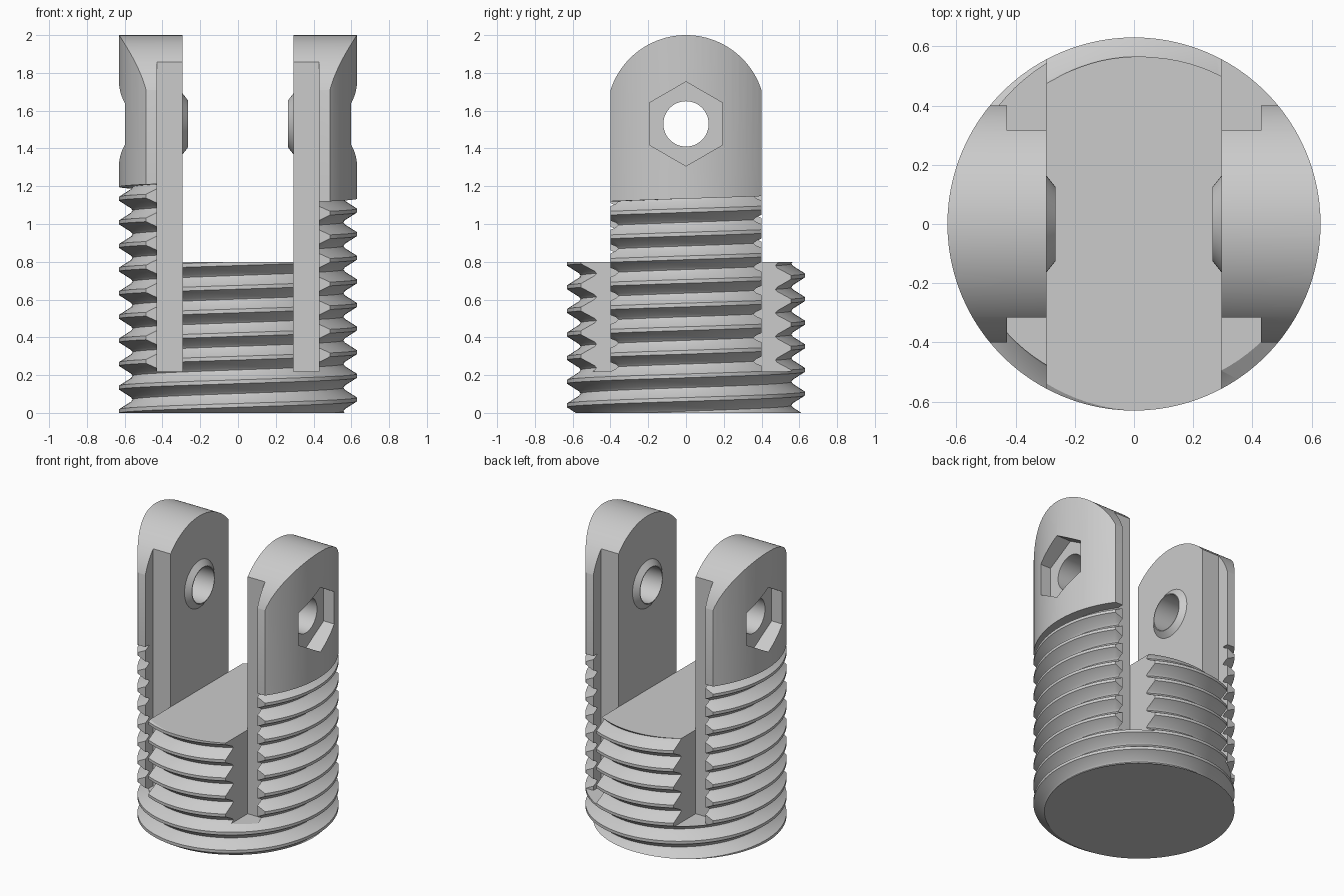
import bpy, bmesh
from math import sin, cos, pi, radians

if "Cube" in bpy.data.objects:
    bpy.data.objects.remove(bpy.data.objects["Cube"])

metal = bpy.data.materials.new("light_grey")
metal.use_nodes = True
GREY = (0.6, 0.6, 0.6, 1)
metal.diffuse_color = GREY
metal.node_tree.nodes["Principled BSDF"].inputs["Base Color"].default_value = GREY

RADIUS, PITCH, TURNS, SIDES = 0.63, 0.125, 10, 96
GAP = 0.295          # half the space between the arms
PIN_Z = 1.53         # height of the pin hole


def to_object(bm, name):
    bmesh.ops.recalc_face_normals(bm, faces=bm.faces)
    mesh = bpy.data.meshes.new(name)
    bm.to_mesh(mesh)
    bm.free()
    mesh.materials.append(metal)
    obj = bpy.data.objects.new(name, mesh)
    bpy.context.collection.objects.link(obj)
    return obj


def prism(points, place, low, high, name):
    """Extrude a 2D outline; place(u, v, w) gives the 3D point."""
    bm = bmesh.new()
    ends = [[bm.verts.new(place(u, v, w)) for u, v in points] for w in (low, high)]
    bm.faces.new(ends[0])
    bm.faces.new(ends[1])
    for i in range(len(points)):
        k = (i + 1) % len(points)
        bm.faces.new((ends[0][i], ends[0][k], ends[1][k], ends[1][i]))
    return to_object(bm, name)


def along_z(u, v, w):
    return (u, v, w)


def along_x(u, v, w):
    return (w, u, v)


def circle(radius, sides, start=0.0):
    return [(radius * cos(start + 2 * pi * i / sides),
             PIN_Z + radius * sin(start + 2 * pi * i / sides)) for i in range(sides)]


def smooth(obj):
    bpy.ops.object.select_all(action='DESELECT')
    obj.select_set(True)
    bpy.context.view_layer.objects.active = obj
    bpy.ops.object.shade_smooth_by_angle(angle=radians(25))


# Threaded cylinder: one helical tooth profile, then a plain upper shank
tooth = [(0, 0.558), (0.1, 0.567), (0.42, RADIUS), (0.58, RADIUS), (0.9, 0.567)]
start_z = -0.1475
bm = bmesh.new()
columns = []
for i in range(SIDES):
    angle = -pi / 2 + 2 * pi * i / SIDES
    lift = start_z + PITCH * i / SIDES
    profile = [(r, lift + PITCH * (t + f)) for t in range(TURNS) for f, r in tooth]
    shoulder = lift + PITCH * TURNS
    profile += [(tooth[0][1], shoulder), (RADIUS, shoulder), (RADIUS, 2.1)]
    columns.append([bm.verts.new((r * cos(angle), r * sin(angle), z)) for r, z in profile])
for a, b in zip(columns, columns[1:]):
    for j in range(len(a) - 1):
        bm.faces.new((a[j], b[j], b[j + 1], a[j + 1]))

# Seam: the last column meets the first one a whole turn higher
a, b = columns[-1], columns[0]
M, J = len(tooth), len(tooth) * TURNS
for j in range(J - M):
    bm.faces.new((a[j], b[j + M], b[j + M + 1], a[j + 1]))
bm.faces.new((a[J - M], b[J], b[J + 1]))
for j in range(J - M, J + 2):
    bm.faces.new((a[j], b[J + 1], a[j + 1]))
bm.faces.new((a[J + 2], b[J + 1], b[J + 2]))

# Flat underside and closed top
bmesh.ops.bisect_plane(bm, geom=bm.verts[:] + bm.edges[:] + bm.faces[:],
                       plane_co=(0, 0, 0), plane_no=(0, 0, 1), clear_inner=True)
bmesh.ops.holes_fill(bm, edges=[e for e in bm.edges if e.is_boundary], sides=0)
body = to_object(bm, "threaded_fork_body")

# Cutters: gap between the arms
cutters = [prism([(-GAP, -1), (GAP, -1), (GAP, 1), (-GAP, 1)], along_z, 0.8, 2.3, "gap_cutter")]

# Stepped corner slots
corner = [(GAP, 0.315), (0.428, 0.315), (0.428, 0.4), (1, 0.4), (1, 1), (GAP, 1)]
for sx in (-1, 1):
    for sy in (-1, 1):
        cutters.append(prism([(sx * x, sy * y) for x, y in corner],
                             along_z, 0.22, 2.3, "slot_cutter"))

# Rounded arm tops
arc = [(0.42 * cos(radians(d)), 1.58 + 0.42 * sin(radians(d))) for d in range(15, 166, 3)]
cutters.append(prism([(0.9, arc[0][1])] + arc + [(-0.9, arc[0][1]), (-0.9, 2.4), (0.9, 2.4)],
                     along_x, -1, 1, "dome_cutter"))

# Pin hole and hexagonal nut pockets
cutters.append(prism(circle(0.12, 48), along_x, -1, 1, "pin_cutter"))
for s in (-1, 1):
    cutters.append(prism(circle(0.223, 6, pi / 2), along_x, s * 0.52, s * 1, "nut_cutter"))

bpy.context.view_layer.objects.active = body
for cutter in cutters:
    cutter.hide_render = True
    cut = body.modifiers.new("cut", 'BOOLEAN')
    cut.operation = 'DIFFERENCE'
    cut.solver = 'EXACT'
    cut.object = cutter
    bpy.ops.object.modifier_apply(modifier=cut.name)
    bpy.data.objects.remove(cutter)
smooth(body)

# Tapered bosses around the hole on the inner arm faces
for s, name in ((1, "left_boss"), (-1, "right_boss")):
    bm = bmesh.new()
    rings = []
    for r, x in ((0.12, GAP + 0.005), (0.12, 0.265), (0.125, 0.265), (0.163, GAP), (0.163, GAP + 0.005)):
        rings.append([bm.verts.new((s * x, y, z)) for y, z in circle(r, 48)])
    for n in range(len(rings)):
        p, q = rings[n], rings[(n + 1) % len(rings)]
        for i in range(48):
            k = (i + 1) % 48
            bm.faces.new((p[i], p[k], q[k], q[i]))
    smooth(to_object(bm, name))
